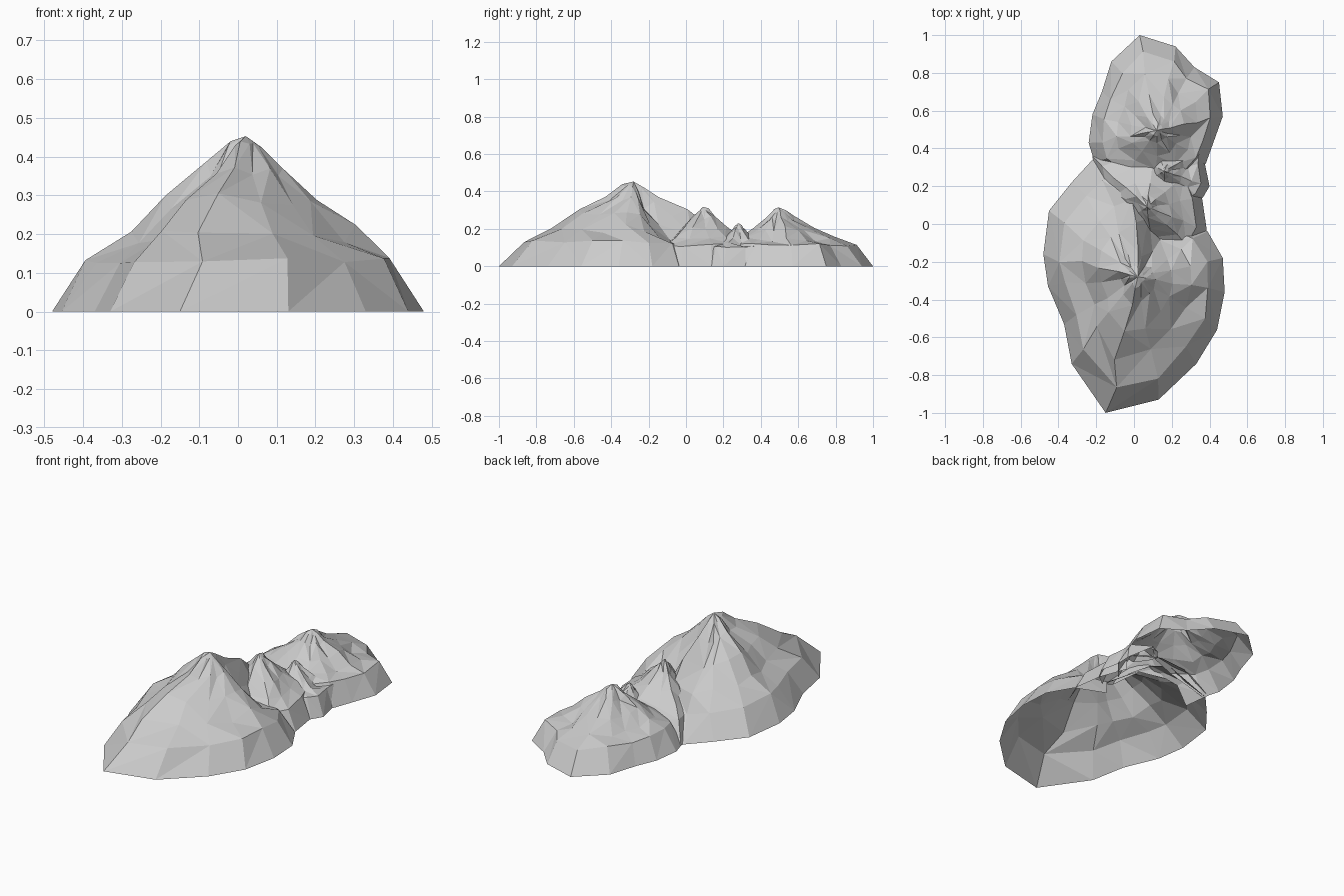
import bpy, bmesh, random
from mathutils import Vector
from mathutils.bvhtree import BVHTree

if "Cube" in bpy.data.objects:
    bpy.data.objects.remove(bpy.data.objects["Cube"])

rock = bpy.data.materials.new("grey rock")
rock.diffuse_color = (0.6, 0.6, 0.6, 1)
rock.use_nodes = True
rock.node_tree.nodes["Principled BSDF"].inputs["Base Color"].default_value = rock.diffuse_color


def mountain(peak, outline, ridges, skirt, seed, gully=0.1, deep=()):
    """Open low-poly shell: rings shrinking from the foot outline to the peak."""
    rnd = random.Random(seed)
    px, py, h = peak
    n = len(outline)
    levels = [(1, 0), (0.82, skirt), (0.6, 0.47 + 0.4 * (skirt - 0.3)),
              (0.4, 0.66), (0.19, 0.84), (0.08, 0.95)]
    depth = [0 if i in ridges else rnd.uniform(0.2, 1) * gully for i in range(n)]
    for i in deep:
        depth[i] = 0.17
    bm = bmesh.new()
    rings = []
    for k, (t, f) in enumerate(levels):
        ring = []
        for i, (x, y) in enumerate(outline):
            tt, ff, side = t, f, 0
            if k:                               # gullies between the ridges
                tt += rnd.uniform(-0.02, 0.02)
                ff += rnd.uniform(-0.025, 0.025) - depth[i] * (0.3 if k in (1, 5) else 1)
                side = rnd.uniform(-0.05, 0.05)
            dx, dy = x - px, y - py
            ring.append(bm.verts.new((px + dx * tt - dy * side * t,
                                      py + dy * tt + dx * side * t, h * ff)))
        rings.append(ring)
    for lo, hi in zip(rings, rings[1:]):
        for i in range(n):
            j = (i + 1) % n
            a, b, c, d = lo[i], lo[j], hi[j], hi[i]
            tris = ((a, b, c), (a, c, d)) if rnd.random() < 0.5 else ((a, b, d), (b, c, d))
            for t in tris:
                bm.faces.new(t)
    top = bm.verts.new(peak)
    for i in range(n):
        bm.faces.new((rings[-1][i], rings[-1][(i + 1) % n], top))
    bm.normal_update()
    return bm


# foot outlines run counter-clockwise seen from above
shells = {
    "main_peak": mountain(
        (0.02, -0.28, 0.453),
        [(-0.15, -1.0), (0.13, -0.93), (0.33, -0.74), (0.44, -0.56), (0.48, -0.36),
         (0.47, -0.18), (0.39, -0.04), (0.22, 0.03), (0.12, 0.25), (0.0, 0.42),
         (-0.22, 0.34), (-0.33, 0.22), (-0.45, 0.07), (-0.48, -0.16),
         (-0.455, -0.33), (-0.37, -0.53), (-0.33, -0.74)],
        (0, 4, 9, 13), 0.3, 4, 0.1, (6, 7)),
    "middle_peak": mountain(
        (0.07, 0.09, 0.318),
        [(0.1, -0.18), (0.33, -0.16), (0.385, -0.03), (0.36, 0.14), (0.3, 0.3),
         (0.1, 0.42), (-0.08, 0.42), (-0.22, 0.36), (-0.2, 0.2), (-0.1, -0.02)],
        (1, 5, 7), 0.36, 7, 0.06),
    "small_peak": mountain(
        (0.16, 0.28, 0.23),
        [(0.16, 0.05), (0.3, 0.09), (0.365, 0.14), (0.40, 0.2), (0.375, 0.32),
         (0.38, 0.4), (0.25, 0.48), (0.1, 0.48), (0.0, 0.36), (0.02, 0.2)],
        (3, 7, 9), 0.46, 9, 0.06),
    "back_peak": mountain(
        (0.12, 0.495, 0.315),
        [(0.03, 1.0), (-0.12, 0.86), (-0.17, 0.7), (-0.22, 0.58), (-0.24, 0.43),
         (-0.21, 0.33), (-0.06, 0.22), (0.12, 0.15), (0.28, 0.2), (0.38, 0.32),
         (0.42, 0.43), (0.47, 0.57), (0.45, 0.75), (0.32, 0.83), (0.22, 0.94)],
        (0, 4, 7, 11), 0.38, 12, 0.08),
}

# trim the parts of each shell buried under a neighbour
trees = {name: BVHTree.FromBMesh(bm) for name, bm in shells.items()}
up = Vector((0, 0, 1))
for name, bm in shells.items():
    others = [t for k, t in trees.items() if k != name]
    buried = {v for v in bm.verts
              if any(t.ray_cast(v.co + up * 0.002, up)[0] for t in others)}
    gone = [f for f in bm.faces if all(v in buried for v in f.verts)]
    bmesh.ops.delete(bm, geom=gone, context='FACES')

for name, bm in shells.items():
    mesh = bpy.data.meshes.new(name)
    bm.to_mesh(mesh)
    bm.free()
    mesh.materials.append(rock)
    bpy.context.collection.objects.link(bpy.data.objects.new(name, mesh))
